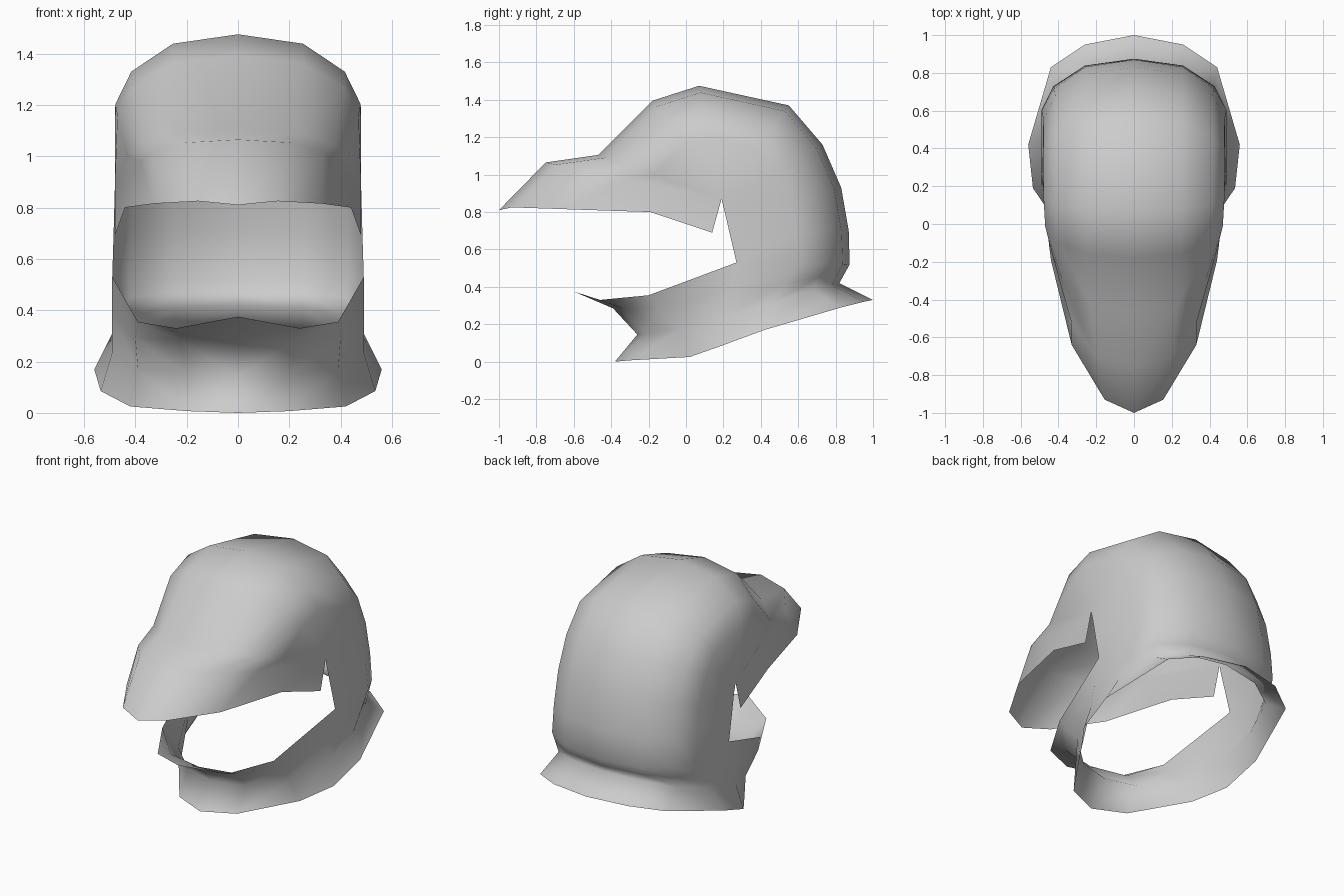
import bpy, bmesh
from mathutils import Vector

if "Cube" in bpy.data.objects:
    bpy.data.objects.remove(bpy.data.objects["Cube"])

HUB = (0.19, 0.87)                      # top of the notch beside the face opening
SPREAD = (0.53, 0.87, 1.0)              # share of the half width reached by each column
INSET = (0.06, 0.24, 0.45)              # how far each column falls from crown to side


def rib(crown, width, side, side_x=0.48):
    """Row of points from the centre line over the rounded shoulder to the side."""
    a, b = Vector(crown), Vector(side)
    row = [(0, *a)]
    for s, t in zip(SPREAD, INSET):
        row.append((width * s, *a.lerp(b, t)))
    return row + [(side_x, *b)]


def skin(bm, rows):
    """Bridge neighbouring rows with quads."""
    grid = [[bm.verts.new(p) for p in row] for row in rows]
    for r0, r1 in zip(grid, grid[1:]):
        for i in range(len(r0) - 1):
            bm.faces.new((r0[i], r0[i + 1], r1[i + 1], r1[i]))


def blend(row_a, row_b, t):
    return [tuple(Vector(a).lerp(Vector(b), t)) for a, b in zip(row_a, row_b)]


bm = bmesh.new()

# Dome and visor: first row is the visor lip, then ribs fan over to the nape
lip = [(0, -1.0, 0.81), (0.155, -0.93, 0.825), (0.33, -0.64, 0.815),
       (0.44, -0.19, 0.80), (0.48, 0.14, 0.69)]
dome = [lip,
        rib((-0.75, 1.065), 0.38, HUB),
        rib((-0.47, 1.105), 0.43, HUB),
        rib((-0.18, 1.395), 0.47, HUB),
        rib((0.07, 1.475), 0.478, HUB),
        rib((0.55, 1.37), 0.48, HUB),
        rib((0.73, 1.16), 0.48, HUB),
        rib((0.83, 0.93), 0.48, (0.205, 0.81)),
        rib((0.87, 0.70), 0.485, (0.235, 0.68), 0.485),
        rib((0.875, 0.52), 0.49, (0.27, 0.53), 0.49)]
skin(bm, dome)

# Jaw, neck crease and flared skirt: rows run from the nape round to the chin
top = dome[-1] + [(0.39, -0.20, 0.355), (0.24, -0.46, 0.33), (0, -0.60, 0.375)]
neck = [(0, 0.82, 0.42), (0.25, 0.78, 0.41), (0.415, 0.68, 0.38), (0.49, 0.45, 0.31),
        (0.49, 0.20, 0.235), (0.39, -0.04, 0.17), (0.20, -0.21, 0.15), (0, -0.26, 0.145)]
skirt = [(0, 1.0, 0.33), (0.26, 0.95, 0.32), (0.44, 0.83, 0.29), (0.56, 0.42, 0.17),
         (0.535, 0.19, 0.085), (0.42, 0.02, 0.025), (0.20, -0.30, 0.007), (0, -0.38, 0)]
middle = blend(top, neck, 0.5)
middle[5:] = [(0.40, -0.15, 0.29), (0.23, -0.34, 0.285), (0, -0.39, 0.285)]
skin(bm, [top, middle, neck, skirt])

# Weld the shared rows and the fan hub
bmesh.ops.remove_doubles(bm, verts=bm.verts, dist=0.001)
bmesh.ops.recalc_face_normals(bm, faces=bm.faces)
# Face the shell outward, judged from the face nearest the top
crown = max(bm.faces, key=lambda f: f.calc_center_median().z)
if crown.normal.z < 0:
    bmesh.ops.reverse_faces(bm, faces=bm.faces)
for f in bm.faces:
    f.smooth = True

mesh = bpy.data.meshes.new("helmet_shell")
bm.to_mesh(mesh)
bm.free()
helmet = bpy.data.objects.new("helmet_shell", mesh)
bpy.context.collection.objects.link(helmet)

# Right half mirrored to the left
mirror = helmet.modifiers.new("mirror", 'MIRROR')
mirror.use_axis = (True, False, False)
mirror.merge_threshold = 0.001
